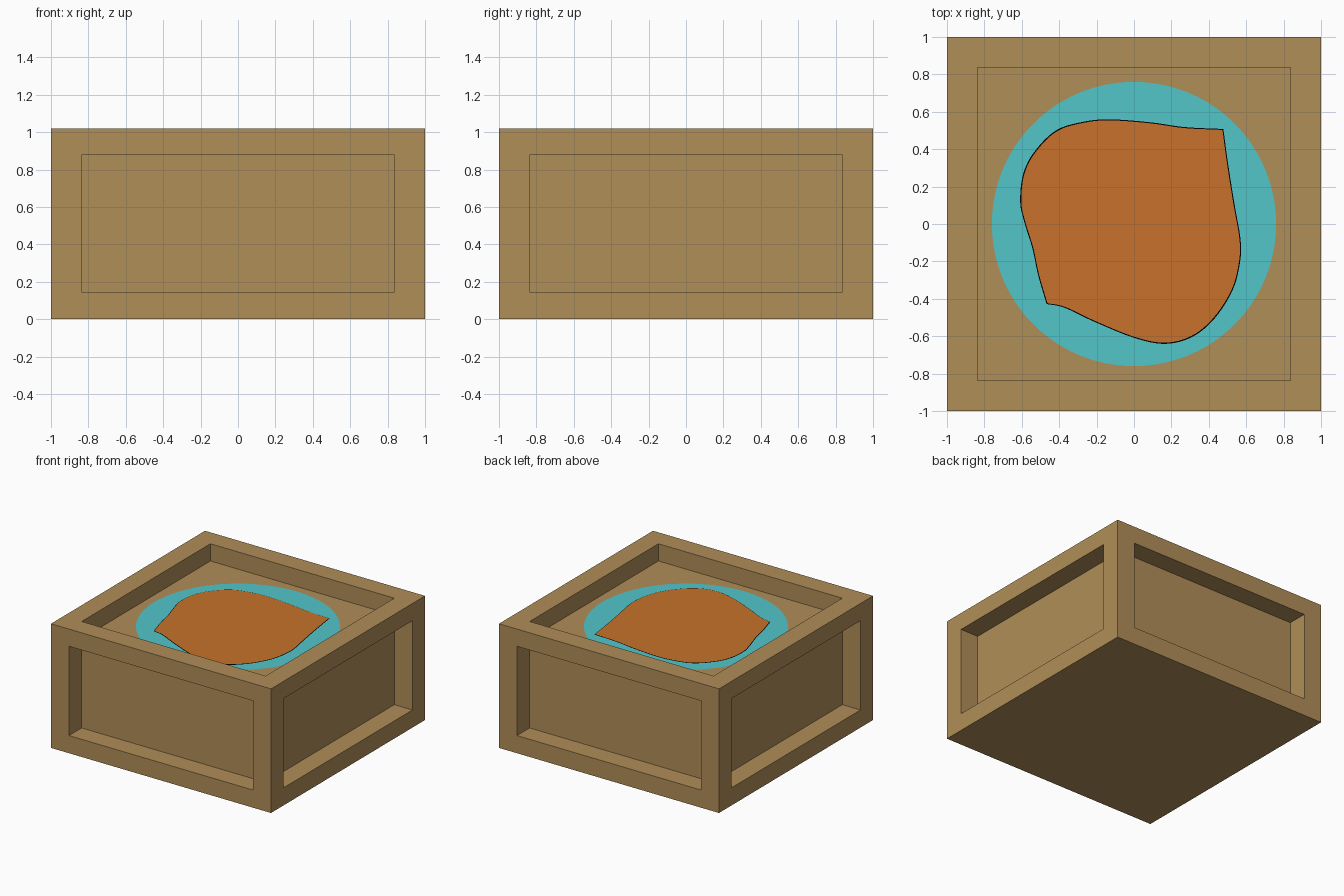
import bpy, bmesh, math
from mathutils import Vector

if "Cube" in bpy.data.objects:
    bpy.data.objects.remove(bpy.data.objects["Cube"])

HEIGHT = 1.02
INNER = 0.836            # half width of the recessed core
LOW, FLOOR = 0.145, 0.878  # bottom and top of the recessed core


def material(name, rgb):
    m = bpy.data.materials.new(name)
    m.diffuse_color = (*rgb, 1)
    m.use_nodes = True
    m.node_tree.nodes["Principled BSDF"].inputs["Base Color"].default_value = m.diffuse_color
    return m


WOOD = material("tan_wood", (0.434, 0.271, 0.098))
CYAN = material("cyan_paint", (0.084, 0.565, 0.591))
ORANGE = material("orange_paint", (0.58, 0.171, 0.025))
BLACK = material("black_outline", (0.0, 0.0, 0.0))


def add_object(name, bm, mat):
    mesh = bpy.data.meshes.new(name)
    bm.to_mesh(mesh)
    bm.free()
    mesh.materials.append(mat)
    ob = bpy.data.objects.new(name, mesh)
    bpy.context.collection.objects.link(ob)
    return ob


def snap(face, skip_axis=None):
    """Move the corners of a face onto the core box, except along one axis."""
    for v in face.verts:
        for a in range(3):
            if a == skip_axis:
                continue
            if a == 2:
                v.co.z = FLOOR if v.co.z > HEIGHT / 2 else LOW
            else:
                v.co[a] = math.copysign(INNER, v.co[a])


# Crate: a box whose four sides and top are sunk panels, bottom left flat
bm = bmesh.new()
bmesh.ops.create_cube(bm, size=1)
for v in bm.verts:
    v.co = Vector((v.co.x * 2, v.co.y * 2, (v.co.z + 0.5) * HEIGHT))
bm.normal_update()
for f in [f for f in bm.faces if f.normal.z > -0.5]:
    axis = max(range(3), key=lambda a: abs(f.normal[a]))
    bmesh.ops.inset_individual(bm, faces=[f], thickness=0.1)
    snap(f, axis)
    f.normal_update()
    bmesh.ops.inset_individual(bm, faces=[f], thickness=0.02)
    snap(f)
bm.normal_update()
add_object("crate", bm, WOOD)


def plate(name, outline, z, mat):
    """Painted detail: one flat polygon just above the panel."""
    bm = bmesh.new()
    f = bm.faces.new([bm.verts.new((x, y, z)) for x, y in outline])
    f.normal_update()
    if f.normal.z < 0:
        f.normal_flip()
    bmesh.ops.triangulate(bm, faces=[f])
    return add_object(name, bm, mat)


def smooth_path(pts, steps=6):
    """Catmull-Rom curve through points, open at both ends."""
    p = [Vector(q) for q in pts]
    p = [2 * p[0] - p[1]] + p + [2 * p[-1] - p[-2]]
    out = []
    for a, b, c, d in zip(p, p[1:], p[2:], p[3:]):
        for i in range(steps):
            t = i / steps
            out.append(0.5 * (2 * b + (c - a) * t + (2 * a - 5 * b + 4 * c - d) * t**2
                              + (3 * b - a - 3 * c + d) * t**3))
    return out


# Cyan disc on the top panel
circle = [(0.76 * math.cos(i * math.tau / 96), 0.76 * math.sin(i * math.tau / 96))
          for i in range(96)]
plate("cyan_disc", circle, FLOOR + 0.003, CYAN)

# Orange leaf shape: two smooth sides meeting at two pointed tips
right_side = [(0.475, 0.505), (0.5, 0.32), (0.535, 0.1), (0.566, -0.08), (0.564, -0.2),
              (0.525, -0.35), (0.43, -0.5), (0.31, -0.6), (0.165, -0.637), (0, -0.605),
              (-0.21, -0.52), (-0.37, -0.445), (-0.465, -0.425)]
left_side = [(-0.465, -0.425), (-0.51, -0.27), (-0.54, -0.13), (-0.583, 0.01),
             (-0.605, 0.12), (-0.588, 0.27), (-0.525, 0.39), (-0.41, 0.5), (-0.26, 0.545),
             (-0.12, 0.556), (0.09, 0.54), (0.27, 0.515), (0.475, 0.505)]
leaf = smooth_path(right_side) + smooth_path(left_side)
plate("leaf_outline", [p * 1.006 for p in leaf], FLOOR + 0.005, BLACK)
plate("orange_leaf", [p * 0.996 for p in leaf], FLOOR + 0.007, ORANGE)
